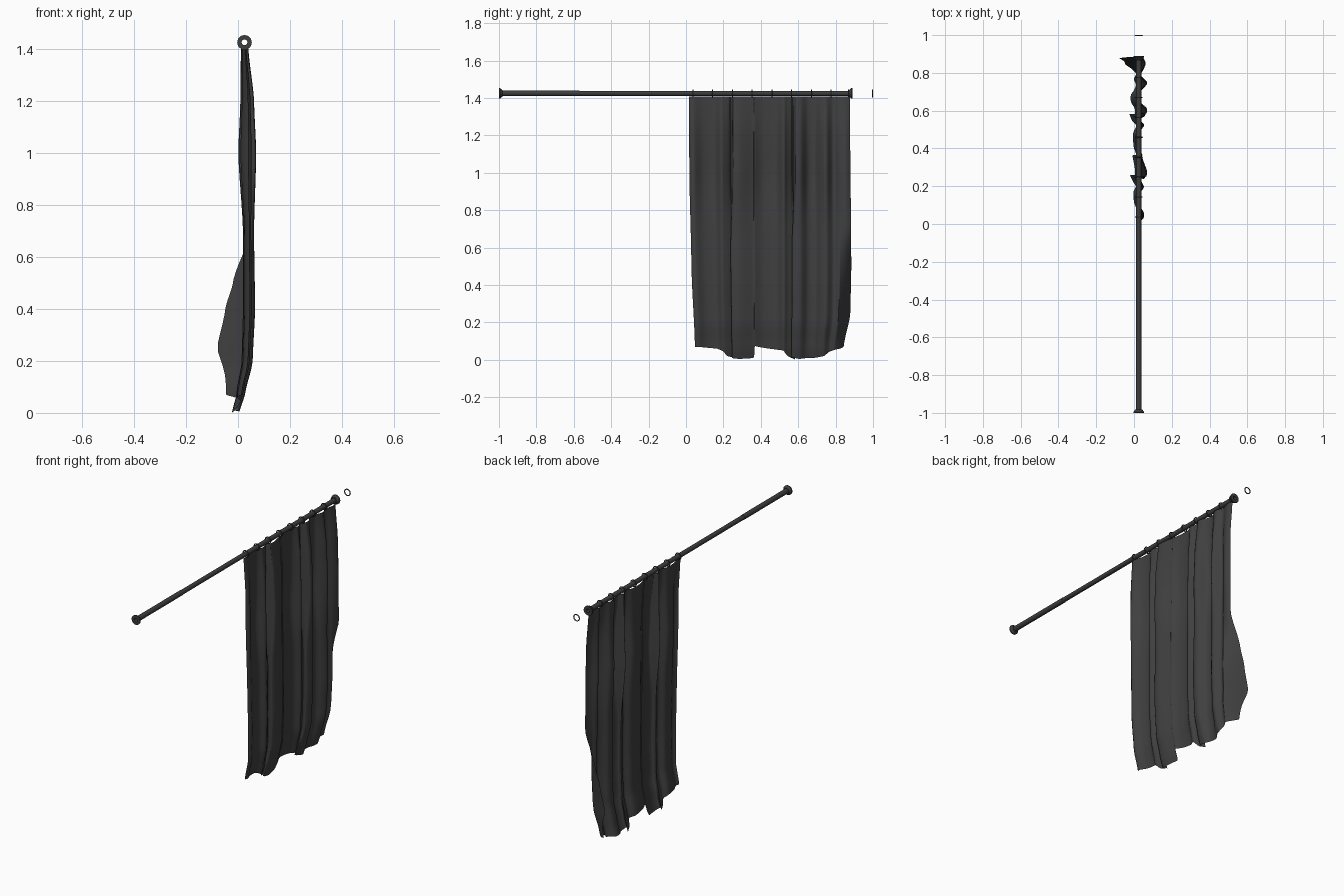
import bpy, bmesh, math

cube = bpy.data.objects.get("Cube")
if cube:
    bpy.data.objects.remove(cube)

ROD_X, ROD_Z, TOP = 0.025, 1.425, 1.407


def material(name, value):
    m = bpy.data.materials.new(name)
    m.use_nodes = True
    colour = (value, value, value, 1)
    m.diffuse_color = colour
    m.node_tree.nodes["Principled BSDF"].inputs["Base Color"].default_value = colour
    return m


fabric = material("charcoal fabric", 0.05)
metal = material("dark metal", 0.047)


def finish(bm, name, mat, angle):
    mesh = bpy.data.meshes.new(name)
    bm.to_mesh(mesh)
    bm.free()
    mesh.materials.append(mat)
    obj = bpy.data.objects.new(name, mesh)
    bpy.context.collection.objects.link(obj)
    bpy.ops.object.select_all(action="DESELECT")
    obj.select_set(True)
    bpy.context.view_layer.objects.active = obj
    bpy.ops.object.shade_smooth_by_angle(angle=math.radians(angle))
    return obj


def lathe(name, profile, mat, sides=24):
    """Turn a closed (radius, y) outline around the rod axis."""
    bm = bmesh.new()
    rings = []
    for i in range(sides):
        a = math.tau * i / sides
        rings.append([bm.verts.new((ROD_X + r * math.cos(a), y, ROD_Z + r * math.sin(a)))
                      for r, y in profile])
    n = len(profile)
    for i in range(sides):
        p, q = rings[i], rings[(i + 1) % sides]
        for j in range(n):
            k = (j + 1) % n
            bm.faces.new((p[j], p[k], q[k], q[j]))
    bmesh.ops.recalc_face_normals(bm, faces=bm.faces)
    return finish(bm, name, mat, 35)


def ring(name, y, major=0.0185, minor=0.003, steps=8):
    loop = [(major + minor * math.cos(math.tau * k / steps),
             y + minor * math.sin(math.tau * k / steps)) for k in range(steps)]
    return lathe(name, loop, metal, 28)


# Hollow telescoping rod
BORE = 0.011
lathe("rod_outer_tube", [(BORE, -0.99), (0.015, -0.99), (0.015, -0.57), (BORE, -0.57)], metal)
lathe("rod_inner_tube", [(BORE, -0.57), (0.0135, -0.57), (0.0135, 0.88), (BORE, 0.88)], metal)

# Flared end caps
for name, y, d in (("front_end_cap", -1.0, 1), ("back_end_cap", 0.89, -1)):
    lathe(name, [(BORE, y), (0.028, y), (0.028, y + d * 0.006),
                 (0.018, y + d * 0.018), (BORE, y + d * 0.018)], metal)

# Curtain rings, with one spare beyond the rod
for i in range(8):
    ring(f"curtain_ring_{i + 1}", 0.037 + i * 0.1055)
ring("curtain_ring_9", 0.868)
ring("spare_ring", 0.997)


def lookup(table, z):
    """Smooth interpolation in a falling table of (height, value)."""
    if z >= table[0][0]:
        return table[0][1]
    for (z0, v0), (z1, v1) in zip(table, table[1:]):
        if z >= z1:
            t = (z0 - z) / (z0 - z1)
            t = 0.5 * t + 0.5 * t * t * (3 - 2 * t)
            return v0 + (v1 - v0) * t
    return table[-1][1]


def spline(values, per):
    """Catmull-Rom resampling of a list."""
    out = []
    n = len(values)
    for i in range(n - 1):
        a, b, c, d = values[max(i - 1, 0)], values[i], values[i + 1], values[min(i + 2, n - 1)]
        for s in range(per):
            t = s / per
            out.append(0.5 * (2 * b + (c - a) * t + (2 * a - 5 * b + 4 * c - d) * t * t
                              + (3 * b - a - 3 * c + d) * t ** 3))
    return out + [values[-1]]


# Fold outline: position along the rod, depth of the fold, hem height
FOLDS = [(.015, .1, .07), (.04, .5, .07), (.09, -.5, .065), (.15, -.7, .06),
         (.185, .4, .045), (.21, .1, .02), (.25, -.9, .01), (.235, .5, .01),
         (.28, 1, .005), (.355, 0, .01), (.365, .1, .075), (.41, -.7, .065),
         (.48, -.7, .055), (.52, .5, .05), (.545, -.2, .02), (.585, -1, .0),
         (.565, .4, .015), (.61, 1, .005), (.65, -.5, .01), (.69, -.6, .01),
         (.72, .5, .015), (.75, 1, .02), (.785, -.2, .045), (.82, .5, .055),
         (.85, .8, .06), (.876, .4, .07)]
CENTRE = [(TOP, .025), (1.2, .035), (1.0, .035), (.7, .04), (.4, .042), (.2, .035), (.07, .01), (0, -.01)]
DEPTH = [(TOP, .014), (1.2, .026), (1.0, .034), (.7, .021), (.4, .023), (.2, .021), (0, .014)]
FLARE = [(.7, 0), (.5, -.07), (.4, -.1), (.25, -.125), (.1, -.068), (.06, -.06)]
NEAR_EDGE = [(TOP, 0), (1.0, .003), (.5, .015), (.07, .035)]
FAR_EDGE = [(TOP, 0), (.5, .008), (.25, .003), (.07, -.034)]
OVERLAP = [(.95, 0), (.6, 1)]

# Hanging curtain
PER, ROWS = 6, 48
along = spline([f[0] for f in FOLDS], PER)
straight = sorted(along)
depth = spline([f[1] for f in FOLDS], PER)
hem = []
for f, g in zip(FOLDS, FOLDS[1:]):
    hem += [f[2] + (g[2] - f[2]) * s / PER for s in range(PER)]
hem.append(FOLDS[-1][2])

bm = bmesh.new()
grid = []
for y0, y1, d, low in zip(straight, along, depth, hem):
    column = []
    for r in range(ROWS + 1):
        z = TOP + (low - TOP) * r / ROWS
        y = y0 + (y1 - y0) * lookup(OVERLAP, z)
        t = min(max(y / 0.88, 0), 1)
        y += lookup(NEAR_EDGE, z) * (1 - t) ** 4 + lookup(FAR_EDGE, z) * t ** 6
        w = min(max((y0 - 0.815) / 0.061, 0), 1)
        x = lookup(CENTRE, z) + d * lookup(DEPTH, z) + w * lookup(FLARE, z)
        column.append(bm.verts.new((x, y, z)))
    grid.append(column)
for p, q in zip(grid, grid[1:]):
    for r in range(ROWS):
        bm.faces.new((p[r], p[r + 1], q[r + 1], q[r]))
finish(bm, "curtain", fabric, 80)
